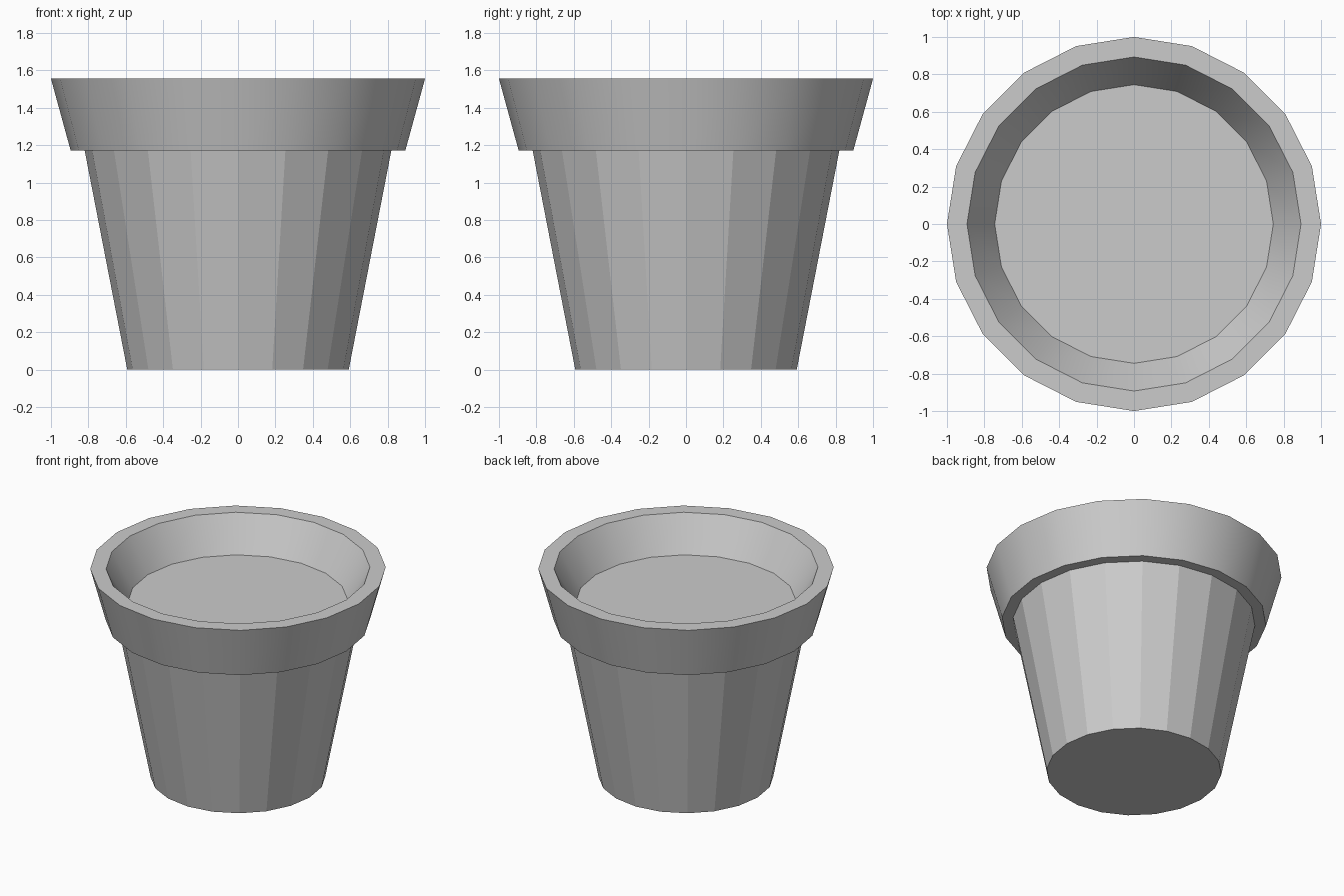
import bpy, bmesh
from math import cos, sin, pi

if "Cube" in bpy.data.objects:
    bpy.data.objects.remove(bpy.data.objects["Cube"])

SIDES = 20


def lathe(name, profile, smooth_bands=(), cap_first=False, cap_last=False):
    """Revolve (radius, z) points around z; ring edges stay sharp."""
    bm = bmesh.new()
    rings = [[bm.verts.new((r * cos(2 * pi * i / SIDES), r * sin(2 * pi * i / SIDES), z))
              for i in range(SIDES)] for r, z in profile]
    for k, (low, high) in enumerate(zip(rings, rings[1:])):
        for i in range(SIDES):
            j = (i + 1) % SIDES
            face = bm.faces.new((low[i], low[j], high[j], high[i]))
            face.smooth = k in smooth_bands
    if cap_first:
        bm.faces.new(rings[0][::-1])
    if cap_last:
        bm.faces.new(rings[-1])
    for ring in rings:
        for i in range(SIDES):
            edge = bm.edges.get((ring[i], ring[(i + 1) % SIDES]))
            if edge:
                edge.smooth = False
    mesh = bpy.data.meshes.new(name)
    bm.to_mesh(mesh)
    bm.free()
    obj = bpy.data.objects.new(name, mesh)
    bpy.context.collection.objects.link(obj)
    return obj


# Pot shell: faceted body, smooth collar, flat lip, smooth inner wall
lathe("pot",
      [(0.592, 0.0), (0.82, 1.173), (0.895, 1.173), (1.0, 1.556),
       (0.893, 1.556), (0.745, 1.307)],
      smooth_bands=(2, 4), cap_first=True)

# Soil surface inside the rim
lathe("soil", [(0.745, 1.307)], cap_last=True)
